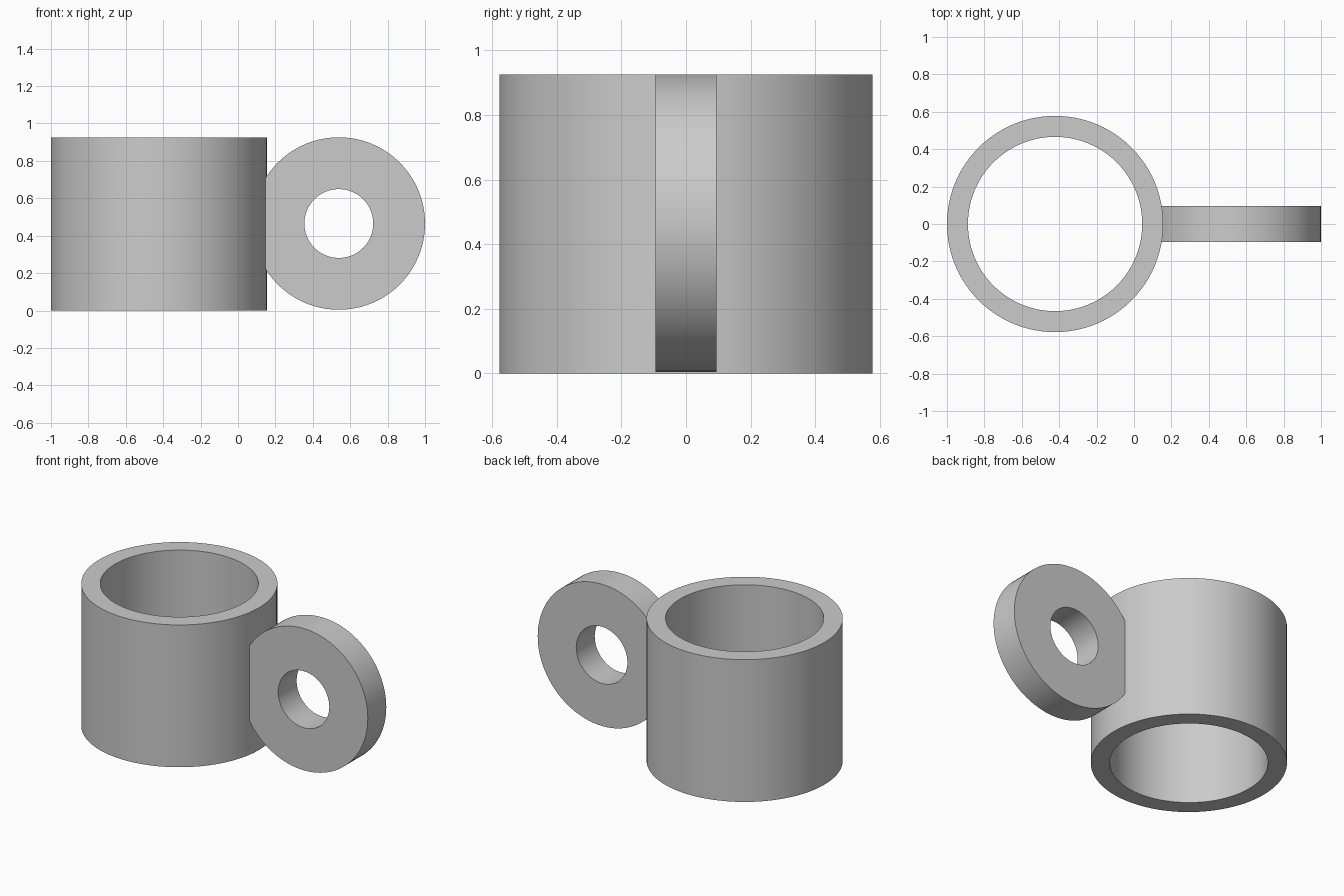
import bpy
import bmesh
from math import pi, radians
from mathutils import Matrix

cube = bpy.data.objects.get("Cube")
if cube:
    bpy.data.objects.remove(cube, do_unlink=True)

grey = bpy.data.materials.new("light_grey")
grey.use_nodes = True
colour = (0.6, 0.6, 0.6, 1)
grey.diffuse_color = colour
grey.node_tree.nodes["Principled BSDF"].inputs["Base Color"].default_value = colour


def make_ring(name, outer, inner, depth, location, tilt=0.0, segments=96):
    """Spin a rectangular wall section into a hollow ring."""
    bm = bmesh.new()
    h = depth / 2
    section = [(inner, -h), (outer, -h), (outer, h), (inner, h)]
    verts = [bm.verts.new((r, 0, z)) for r, z in section]
    edges = [bm.edges.new((verts[i], verts[(i + 1) % 4])) for i in range(4)]
    bmesh.ops.spin(bm, geom=verts + edges, cent=(0, 0, 0), axis=(0, 0, 1),
                   angle=2 * pi, steps=segments, use_merge=True)
    bmesh.ops.remove_doubles(bm, verts=bm.verts, dist=1e-5)
    bmesh.ops.recalc_face_normals(bm, faces=bm.faces)
    bmesh.ops.transform(bm, matrix=Matrix.Rotation(tilt, 4, "X"), verts=bm.verts)
    mesh = bpy.data.meshes.new(name)
    bm.to_mesh(mesh)
    bm.free()
    mesh.materials.append(grey)
    obj = bpy.data.objects.new(name, mesh)
    obj.location = location
    bpy.context.collection.objects.link(obj)
    bpy.ops.object.select_all(action="DESELECT")
    obj.select_set(True)
    bpy.context.view_layer.objects.active = obj
    bpy.ops.object.shade_smooth_by_angle(angle=radians(30))
    return obj


# Open upright tube
make_ring("tube_body", 0.578, 0.466, 0.925, (-0.422, 0, 0.4625))

# Flat round lug standing on edge, rooted inside the tube wall
make_ring("side_lug", 0.461, 0.184, 0.19, (0.539, 0, 0.465), tilt=pi / 2)
